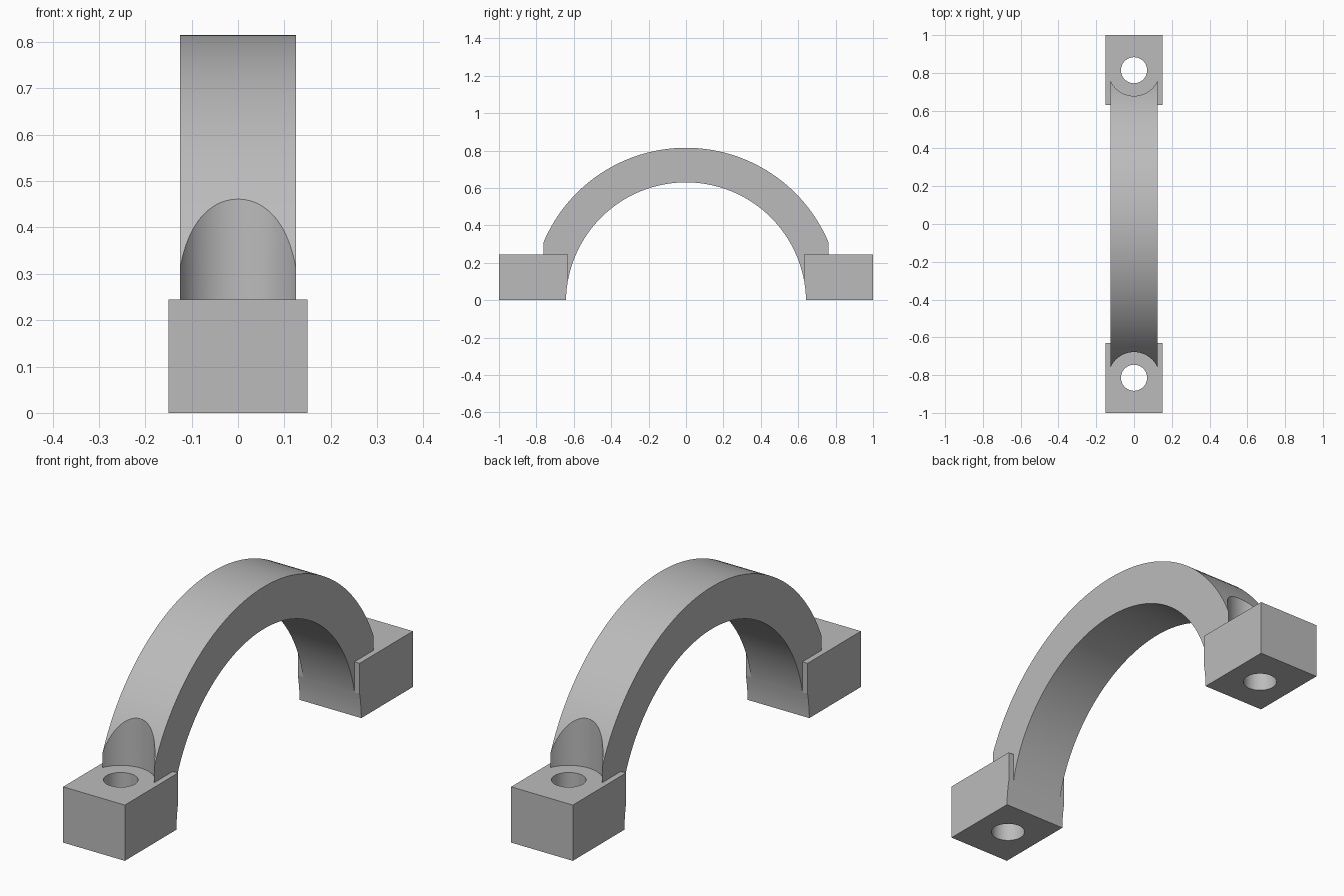
import bpy, bmesh, math
from mathutils import Matrix

if "Cube" in bpy.data.objects:
    bpy.data.objects.remove(bpy.data.objects["Cube"])

WIDTH = 0.25             # arch width along x
AXIS_Z = -0.012          # height of the arch axis
OUTER, INNER = 0.827, 0.642
FOOT_TOP, FOOT_INNER = 0.245, 0.63
BOLT_Y = 0.814

grey = bpy.data.materials.new("plain grey")
grey.use_nodes = True
grey.diffuse_color = (0.5, 0.5, 0.5, 1)
grey.node_tree.nodes["Principled BSDF"].inputs["Base Color"].default_value = grey.diffuse_color


def finish(name, bm):
    bmesh.ops.recalc_face_normals(bm, faces=bm.faces)
    mesh = bpy.data.meshes.new(name)
    bm.to_mesh(mesh)
    bm.free()
    mesh.materials.append(grey)
    obj = bpy.data.objects.new(name, mesh)
    bpy.context.collection.objects.link(obj)
    return obj


def box(name, size, centre):
    bm = bmesh.new()
    bmesh.ops.create_cube(bm, size=1, matrix=Matrix.Translation(centre) @ Matrix.Diagonal((*size, 1)))
    return finish(name, bm)


def cylinder(name, radius, length, centre, along_x=False, sides=64):
    bm = bmesh.new()
    turn = Matrix.Rotation(math.pi / 2, 4, "Y") if along_x else Matrix.Identity(4)
    bmesh.ops.create_cone(bm, cap_ends=True, segments=sides, radius1=radius, radius2=radius,
                          depth=length, matrix=Matrix.Translation(centre) @ turn)
    return finish(name, bm)


def combine(target, tool, operation):
    mod = target.modifiers.new("combine", "BOOLEAN")
    mod.operation, mod.solver, mod.object = operation, "EXACT", tool
    bpy.ops.object.select_all(action="DESELECT")
    bpy.context.view_layer.objects.active = target
    target.select_set(True)
    bpy.ops.object.modifier_apply(modifier=mod.name)
    bpy.data.objects.remove(tool)


# Arch: a disc trimmed just above the ground, so its ends sit inside the feet
arch = cylinder("arch_clamp", OUTER, WIDTH, (0, 0, AXIS_Z), True, 160)
combine(arch, box("ground_trim", (1, 2, 1), (0, 0, 0.06 - 0.5)), "DIFFERENCE")

# Screw-head clearance, mounting feet and bolt holes at both ends
for side in (-1, 1):
    clearance = cylinder("head_clearance", 0.136, 1, (0, side * BOLT_Y, FOOT_TOP - 0.02 + 0.5))
    combine(arch, clearance, "DIFFERENCE")
    foot = box("foot", (0.30, 1 - FOOT_INNER, FOOT_TOP),
               (0, side * (1 + FOOT_INNER) / 2, FOOT_TOP / 2))
    combine(arch, foot, "UNION")
    combine(arch, cylinder("bolt_hole", 0.069, 1, (0, side * BOLT_Y, 0)), "DIFFERENCE")

# Round opening through the arch and the lower edges of the feet
combine(arch, cylinder("opening", INNER, 1, (0, 0, AXIS_Z), True, 160), "DIFFERENCE")

arch.select_set(True)
bpy.context.view_layer.objects.active = arch
bpy.ops.object.shade_smooth_by_angle(angle=math.radians(8))
